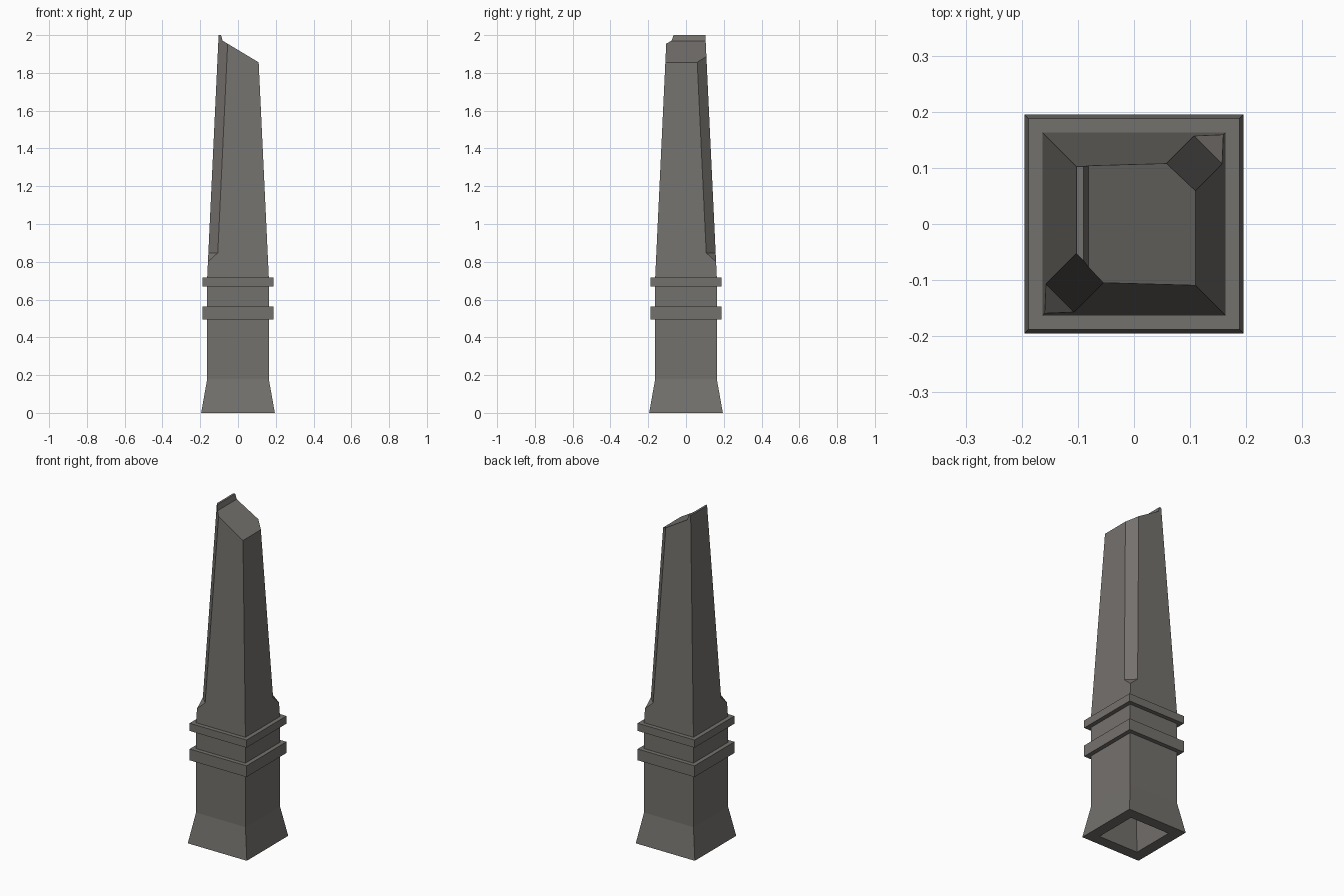
import bpy, bmesh

if "Cube" in bpy.data.objects:
    bpy.data.objects.remove(bpy.data.objects["Cube"])

stone = bpy.data.materials.new("warm grey stone")
stone.diffuse_color = (0.175, 0.165, 0.152, 1)
stone.use_nodes = True
stone.node_tree.nodes["Principled BSDF"].inputs["Base Color"].default_value = stone.diffuse_color


def section(h, c=0.0):
    """Square of half-width h with two opposite corners cut by c."""
    return [(-h + c, -h), (h, -h), (h, h - c), (h - c, h), (-h, h), (-h, -h + c)]


def loft(name, rings):
    """Join (z, half_width, corner_cut) sections from first to last, capped."""
    bm = bmesh.new()
    loops = [[bm.verts.new((x, y, z)) for x, y in section(h, c)] for z, h, c in rings]
    for a, b in zip(loops, loops[1:]):
        for i in range(6):
            j = (i + 1) % 6
            bm.faces.new((a[i], a[j], b[j], b[i]))
    bm.faces.new(loops[0][::-1])
    bm.faces.new(loops[-1])
    bmesh.ops.remove_doubles(bm, verts=bm.verts[:], dist=1e-5)
    bmesh.ops.recalc_face_normals(bm, faces=bm.faces[:])
    return finish(name, bm)


def finish(name, bm):
    me = bpy.data.meshes.new(name)
    bm.to_mesh(me)
    bm.free()
    me.materials.append(stone)
    ob = bpy.data.objects.new(name, me)
    bpy.context.collection.objects.link(ob)
    return ob


# Flared hollow plinth: inner cavity, bottom rim, then outer walls
loft("plinth", [(0.5, 0.10, 0), (0.18, 0.10, 0), (0, 0.13, 0),
                (0, 0.195, 0), (0.18, 0.163, 0), (0.72, 0.163, 0)])

# Two square collars
for name, z0, z1 in (("lower_collar", 0.495, 0.562), ("upper_collar", 0.67, 0.716)):
    loft(name, [(z0, 0.188, 0), (z1, 0.188, 0)])


# Tapering shaft with two opposite corners cut away
def half(z):
    return 0.163 - 0.0472 * (z - 0.72)


shaft = loft("shaft", [(z, half(z), c) for z, c in
                       ((0.72, 0), (0.80, 0), (0.847, 0.05), (2.0, 0.05))])

# Cutter for the slanted, stepped top
bm = bmesh.new()
profile = [(-0.09, 2.2), (-0.09, 2.0), (-0.081, 1.97), (0.3, 1.742), (0.3, 2.2)]
face = bm.faces.new([bm.verts.new((x, -0.4, z)) for x, z in profile])
ext = bmesh.ops.extrude_face_region(bm, geom=[face])
bmesh.ops.translate(bm, vec=(0, 0.8, 0),
                    verts=[g for g in ext["geom"] if isinstance(g, bmesh.types.BMVert)])
bmesh.ops.recalc_face_normals(bm, faces=bm.faces[:])
cutter = finish("top_cutter", bm)
cutter.hide_render = True
cutter.hide_viewport = True

cut = shaft.modifiers.new("slanted top", "BOOLEAN")
cut.operation = "DIFFERENCE"
cut.solver = "EXACT"
cut.object = cutter

# Apply the cut and discard the helper
bpy.context.view_layer.update()
deps = bpy.context.evaluated_depsgraph_get()
shaft_mesh = bpy.data.meshes.new_from_object(shaft.evaluated_get(deps))
shaft.modifiers.clear()
shaft.data = shaft_mesh
bpy.data.objects.remove(cutter)
